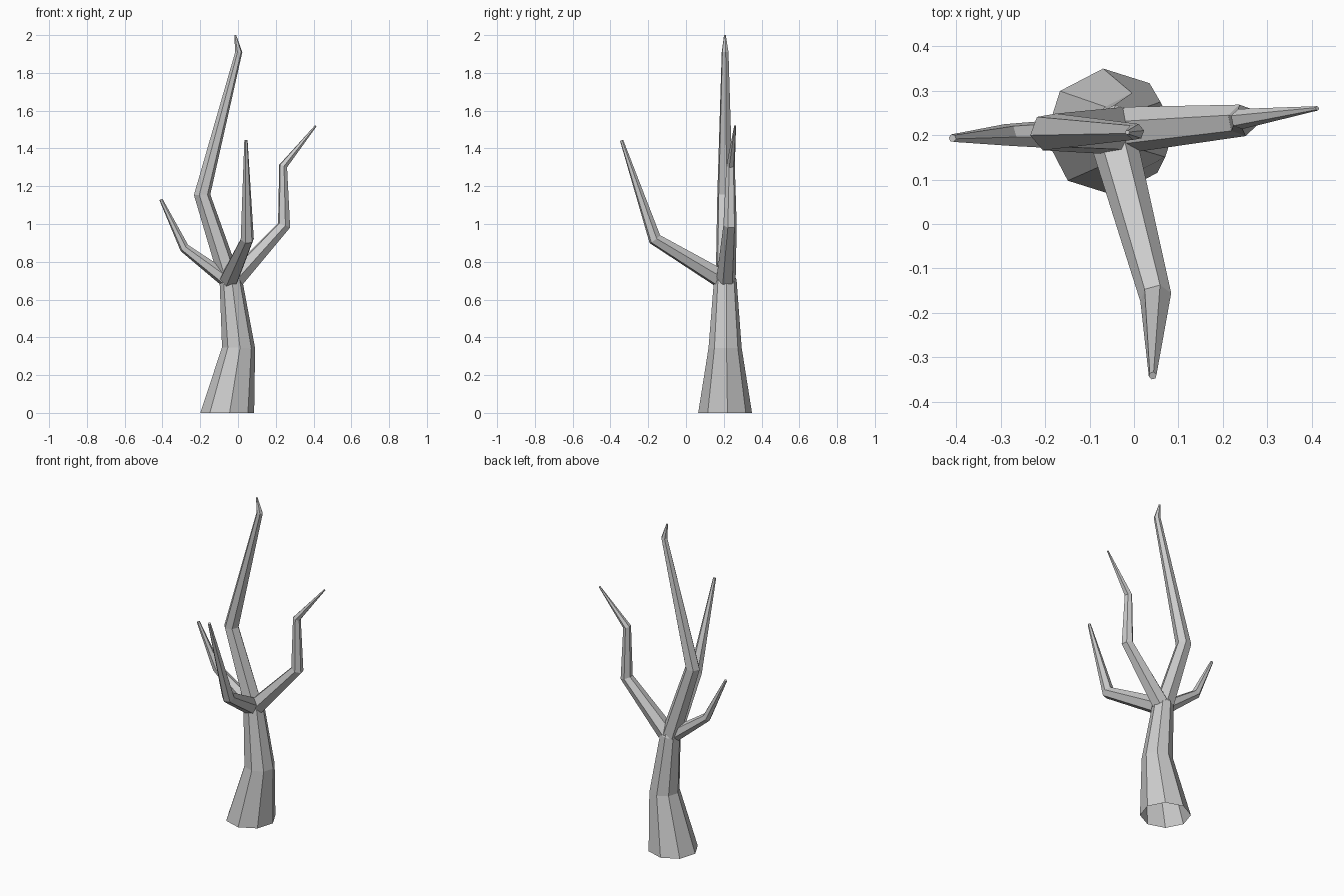
import bpy, bmesh, math
from mathutils import Vector

if "Cube" in bpy.data.objects:
    bpy.data.objects.remove(bpy.data.objects["Cube"])


def limb(name, points, sides, turn=0.0, flat_start=False, cap=True):
    """Tapered faceted tube through (x, y, z, radius) points, mitred at bends."""
    pos = [Vector(p[:3]) for p in points]
    dirs = [(b - a).normalized() for a, b in zip(pos, pos[1:])]
    bm = bmesh.new()
    rings = []
    axis = Vector((0, 0, 1)) if flat_start else dirs[0]
    u = Vector((1, 0, 0))
    if abs(axis.x) > 0.4:
        u = Vector((0, 1, 0))
    for i, p in enumerate(pos):
        if i == 0:
            t = axis
        elif i == len(pos) - 1:
            t = dirs[-1]
        else:
            t = (dirs[i - 1] + dirs[i]).normalized()
        # carry the ring's orientation along the path without twisting
        u = (u - t * u.dot(t)).normalized()
        v = t.cross(u)
        ring = []
        for k in range(sides):
            a = math.radians(turn) + math.tau * k / sides
            ring.append(bm.verts.new(p + (u * math.cos(a) + v * math.sin(a)) * points[i][3]))
        rings.append(ring)
    for a, b in zip(rings, rings[1:]):
        for k in range(sides):
            n = (k + 1) % sides
            bm.faces.new((a[k], a[n], b[n], b[k]))
    if cap:
        bm.faces.new(rings[-1])
    bmesh.ops.recalc_face_normals(bm, faces=bm.faces)
    mesh = bpy.data.meshes.new(name)
    bm.to_mesh(mesh)
    bm.free()
    obj = bpy.data.objects.new(name, mesh)
    bpy.context.collection.objects.link(obj)
    return obj


# Trunk, open underneath
limb("trunk", [(-0.057, 0.207, 0, 0.143), (0.003, 0.207, 0.345, 0.088),
               (-0.038, 0.208, 0.705, 0.06), (-0.04, 0.208, 0.75, 0.04)],
     8, turn=5, flat_start=True)

# Tall leader with hooked tip
limb("main_branch", [(-0.045, 0.21, 0.71, 0.056), (-0.19, 0.207, 1.155, 0.044),
                     (0.004, 0.207, 1.91, 0.019), (-0.015, 0.206, 2.0, 0.005)], 6, turn=10)

# Side branches
limb("right_branch", [(-0.012, 0.212, 0.712, 0.052), (0.244, 0.233, 0.993, 0.036),
                      (0.239, 0.236, 1.307, 0.023), (0.412, 0.26, 1.52, 0.005)], 6, turn=10)
limb("left_branch", [(-0.06, 0.203, 0.705, 0.042), (-0.284, 0.2, 0.873, 0.026),
                     (-0.408, 0.193, 1.13, 0.009)], 6, turn=20)

# Front branch
limb("front_branch", [(-0.045, 0.185, 0.71, 0.052), (0.049, -0.165, 0.92, 0.036),
                      (0.042, -0.341, 1.443, 0.009)], 6, turn=10)
